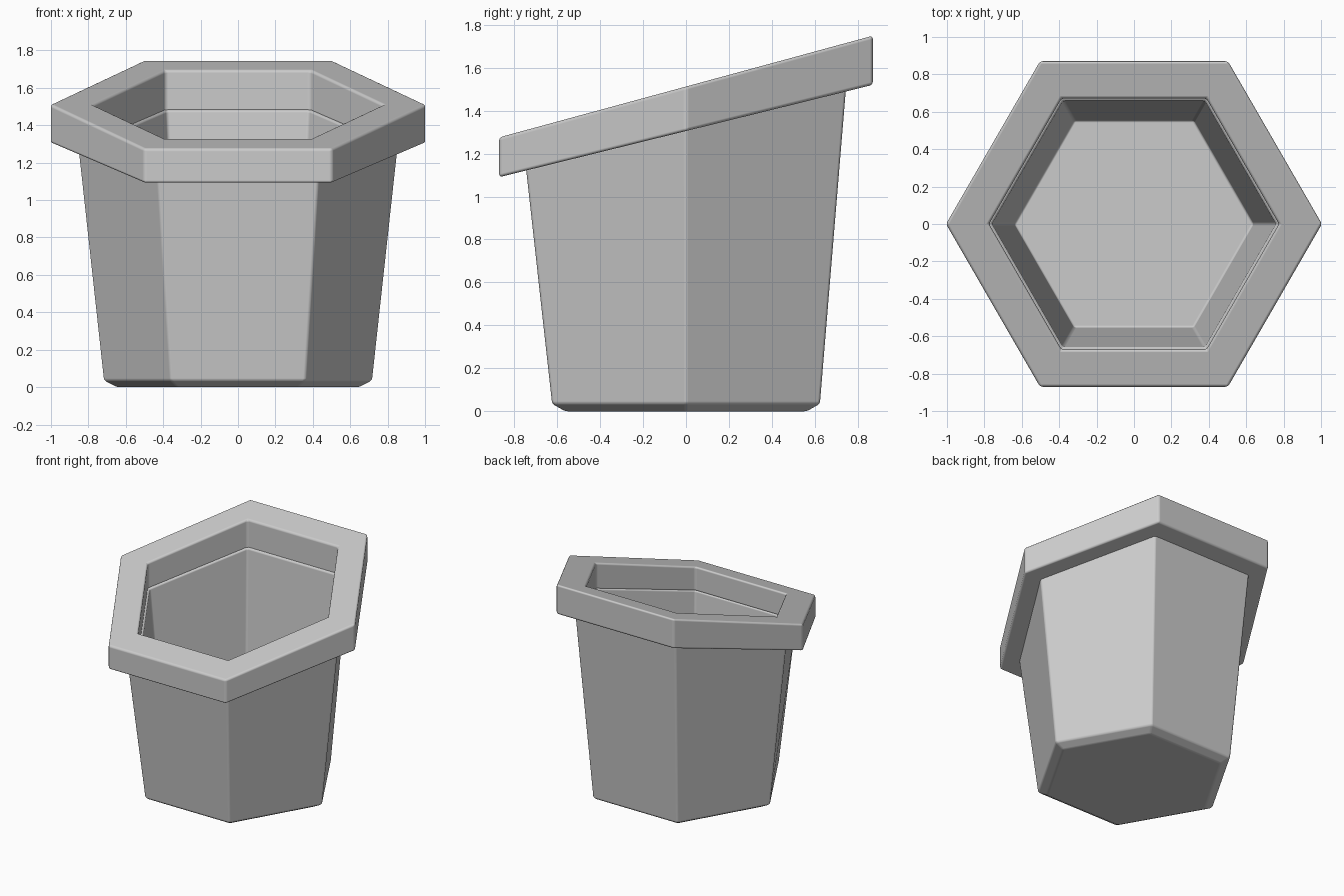
import bpy, bmesh, math

cube = bpy.data.objects.get("Cube")
if cube:
    bpy.data.objects.remove(cube, do_unlink=True)

grey = bpy.data.materials.new("plain grey")
grey.use_nodes = True
grey.diffuse_color = (0.6, 0.6, 0.6, 1)
grey.node_tree.nodes["Principled BSDF"].inputs["Base Color"].default_value = (0.6, 0.6, 0.6, 1)


def hex_loft(name, rings, closed, bevel):
    """Join hexagonal rings given as (radius, centre height, slope along y)."""
    bm = bmesh.new()
    loops = []
    for radius, height, slope in rings:
        loop = []
        for i in range(6):
            a = math.radians(60 * i)
            x, y = radius * math.cos(a), radius * math.sin(a)
            loop.append(bm.verts.new((x, y, height + slope * y)))
        loops.append(loop)
    pairs = list(zip(loops, loops[1:]))
    if closed:
        pairs.append((loops[-1], loops[0]))
    else:
        bm.faces.new(loops[0])
        bm.faces.new(loops[-1])
    for low, high in pairs:
        for i in range(6):
            j = (i + 1) % 6
            bm.faces.new((low[i], low[j], high[j], high[i]))
    bmesh.ops.recalc_face_normals(bm, faces=bm.faces)
    mesh = bpy.data.meshes.new(name)
    bm.to_mesh(mesh)
    bm.free()
    mesh.materials.append(grey)
    obj = bpy.data.objects.new(name, mesh)
    bpy.context.collection.objects.link(obj)

    # Softened edges
    mod = obj.modifiers.new("soft edges", 'BEVEL')
    mod.width = bevel
    mod.segments = 3
    mod.limit_method = 'ANGLE'
    mod.angle_limit = math.radians(20)
    mod.harden_normals = True
    bpy.ops.object.select_all(action='DESELECT')
    obj.select_set(True)
    bpy.context.view_layer.objects.active = obj
    bpy.ops.object.shade_smooth_by_angle(angle=math.radians(35))
    return obj


# Tapered hollow body: underside, chamfer, outer wall, lip, inner wall, floor
hex_loft("pot_body", [
    (0.65, 0.0, 0.0),
    (0.72, 0.035, 0.0),
    (0.86, 1.315, 0.25),
    (0.76, 1.315, 0.25),
    (0.64, 0.1, 0.0),
], False, 0.012)

# Slanted hexagonal rim
hex_loft("pot_rim", [
    (1.005, 1.305, 0.247),
    (1.005, 1.512, 0.272),
    (0.775, 1.512, 0.272),
    (0.775, 1.305, 0.247),
], True, 0.015)
